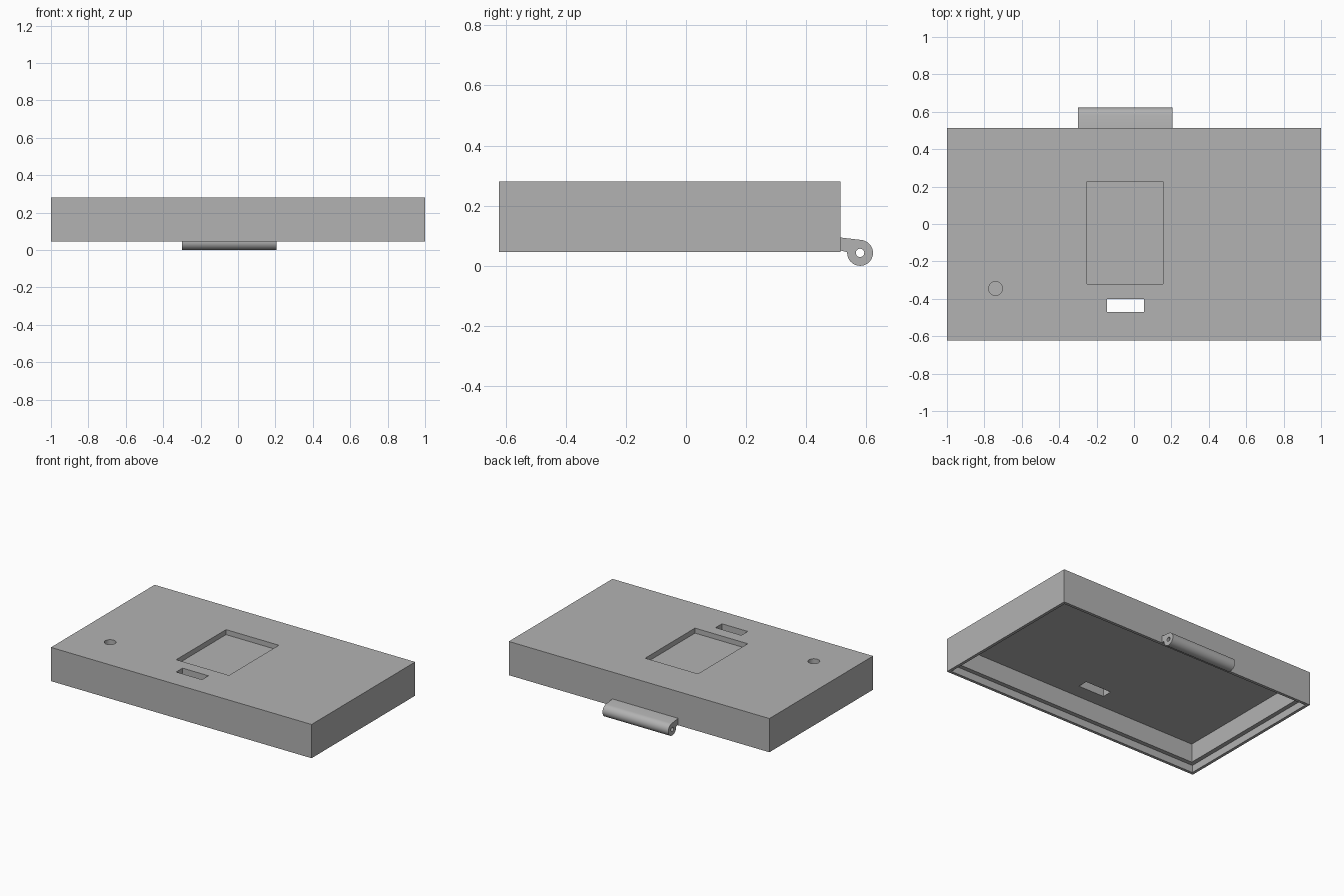
import bpy, bmesh, math
from mathutils import Matrix, Vector

cube = bpy.data.objects.get("Cube")
if cube:
    bpy.data.objects.remove(cube, do_unlink=True)

grey = bpy.data.materials.new("plain grey")
grey.use_nodes = True
COLOUR = (0.45, 0.45, 0.45, 1)
grey.diffuse_color = COLOUR
grey.node_tree.nodes["Principled BSDF"].inputs["Base Color"].default_value = COLOUR


def finish(bm, name):
    bmesh.ops.recalc_face_normals(bm, faces=bm.faces)
    mesh = bpy.data.meshes.new(name)
    bm.to_mesh(mesh)
    bm.free()
    mesh.materials.append(grey)
    ob = bpy.data.objects.new(name, mesh)
    bpy.context.collection.objects.link(ob)
    return ob


def box(name, x0, x1, y0, y1, z0, z1):
    bm = bmesh.new()
    centre = Vector((x0 + x1, y0 + y1, z0 + z1)) / 2
    size = Matrix.Diagonal((x1 - x0, y1 - y0, z1 - z0, 1))
    bmesh.ops.create_cube(bm, size=1, matrix=Matrix.Translation(centre) @ size)
    return finish(bm, name)


def cylinder(name, centre, radius, depth, sides, turn=Matrix()):
    bm = bmesh.new()
    bmesh.ops.create_cone(bm, cap_ends=True, segments=sides, radius1=radius, radius2=radius,
                          depth=depth, matrix=Matrix.Translation(centre) @ turn)
    return finish(bm, name)


def cut(ob, cutters):
    """Subtract every cutter, bake the result and drop the cutters."""
    for c in cutters:
        c.hide_render = True
        mod = ob.modifiers.new(c.name, 'BOOLEAN')
        mod.operation, mod.solver, mod.object = 'DIFFERENCE', 'EXACT', c
    graph = bpy.context.evaluated_depsgraph_get()
    mesh = bpy.data.meshes.new_from_object(ob.evaluated_get(graph))
    ob.modifiers.clear()
    ob.data = mesh
    for c in cutters:
        bpy.data.objects.remove(c, do_unlink=True)


# Lid: hollow from below, with a stepped rim
FRONT, BACK, BOTTOM, TOP = -0.622, 0.514, 0.046, 0.28
lid = box("lid", -1, 1, FRONT, BACK, BOTTOM, TOP)


def cavity(name, wall, ceiling):
    return box(name, wall - 1, 1 - wall, FRONT + wall, BACK - wall, BOTTOM - 0.1, ceiling)


cut(lid, [
    cavity("rim_step", 0.02, BOTTOM + 0.05),
    cavity("inner_cavity", 0.05, 0.225),
    box("panel_recess", -0.25, 0.155, -0.32, 0.226, TOP - 0.035, TOP + 0.1),
    box("latch_slot", -0.145, 0.053, -0.47, -0.4, 0.1, TOP + 0.1),
    cylinder("button_recess", (-0.74, -0.345, TOP), 0.037, 0.07, 32),
])

# Hinge knuckle: rounded profile in the yz plane, extruded along x
LEFT, RIGHT = -0.3, 0.205
HY, HZ, R = 0.579, 0.043, 0.043
profile = [(BACK - 0.008, 0.051), (BACK, 0.051), (0.536, HZ + 0.002)]
for i in range(33):
    a = math.pi + math.radians(264) * i / 32
    profile.append((HY + R * math.cos(a), HZ + R * math.sin(a)))
profile += [(BACK, 0.094), (BACK - 0.008, 0.094)]

bm = bmesh.new()
face = bm.faces.new([bm.verts.new((LEFT, y, z)) for y, z in profile])
ends = bmesh.ops.extrude_face_region(bm, geom=[face])["geom"]
bmesh.ops.translate(bm, vec=(RIGHT - LEFT, 0, 0),
                    verts=[v for v in ends if isinstance(v, bmesh.types.BMVert)])
hinge = finish(bm, "hinge_knuckle")

# Pin hole through the hinge
cut(hinge, [cylinder("pin_hole", ((LEFT + RIGHT) / 2, HY, HZ), 0.014, 1, 16,
                     Matrix.Rotation(math.pi / 2, 4, 'Y'))])

bpy.ops.object.select_all(action='DESELECT')
for ob in (lid, hinge):
    ob.select_set(True)
bpy.context.view_layer.objects.active = hinge
bpy.ops.object.shade_smooth_by_angle(angle=math.radians(30))
